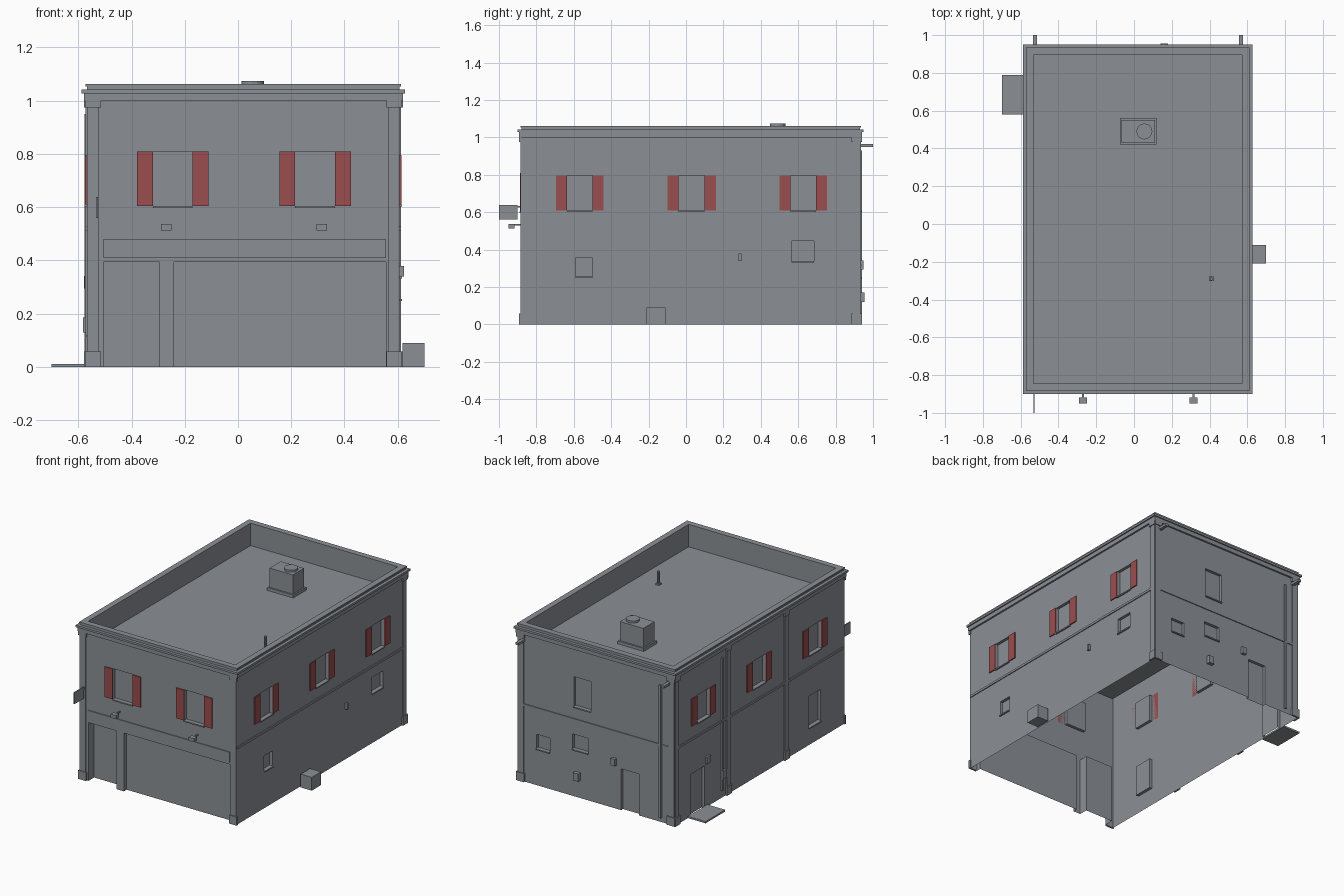
import bpy, bmesh
from mathutils import Vector

cube = bpy.data.objects.get("Cube")
if cube:
    bpy.data.objects.remove(cube)


def material(name, rgb):
    m = bpy.data.materials.new(name)
    m.use_nodes = True
    m.diffuse_color = (*rgb, 1)
    m.node_tree.nodes["Principled BSDF"].inputs["Base Color"].default_value = (*rgb, 1)
    return m


GREY = material("wall grey", (0.26, 0.28, 0.305))
RED = material("shutter red", (0.32, 0.075, 0.075))

# Footprint and main heights
XA, XB, YA, YB = -0.567, 0.607, -0.88, 0.93
WALL_TOP, ROOF = 1.0, 0.91


def finish(bm, name, mat=GREY):
    mesh = bpy.data.meshes.new(name)
    bm.to_mesh(mesh)
    bm.free()
    mesh.materials.append(mat)
    obj = bpy.data.objects.new(name, mesh)
    bpy.context.collection.objects.link(obj)
    return obj


def boxes(name, spans, mat=GREY):
    """One object made of boxes given as (x0, x1, y0, y1, z0, z1)."""
    bm = bmesh.new()
    for x0, x1, y0, y1, z0, z1 in spans:
        made = bmesh.ops.create_cube(bm, size=1)["verts"]
        for v in made:
            v.co = Vector(((x0 + x1) / 2 + v.co.x * (x1 - x0),
                           (y0 + y1) / 2 + v.co.y * (y1 - y0),
                           (z0 + z1) / 2 + v.co.z * (z1 - z0)))
    return finish(bm, name, mat)


def cylinder(name, x, y, z0, z1, r, sides):
    bm = bmesh.new()
    bmesh.ops.create_cone(bm, cap_ends=True, segments=sides, radius1=r, radius2=r, depth=z1 - z0)
    bmesh.ops.translate(bm, verts=bm.verts, vec=(x, y, (z0 + z1) / 2))
    return finish(bm, name)


def on_wall(side, u0, u1, z0, z1, out, back=0.0):
    """Box span lying on a wall, u running along x or y."""
    if side == "front":
        return (u0, u1, YA - out, YA + back, z0, z1)
    if side == "back":
        return (u0, u1, YB - back, YB + out, z0, z1)
    if side == "left":
        return (XB - back, XB + out, u0, u1, z0, z1)
    return (XA - out, XA + back, u0, u1, z0, z1)


def wall(side, openings):
    """Flat wall with recessed panels (u0, u1, z0, z1, depth)."""
    along_x = side in ("front", "back")
    a, b = (XA, XB) if along_x else (YA, YB)
    plane = {"front": YA, "back": YB, "left": XB, "right": XA}[side]
    sign = 1 if side in ("back", "left") else -1
    bm = bmesh.new()

    def point(u, d, z):
        w = plane - sign * d
        return Vector((u, w, z) if along_x else (w, u, z))

    def face(pts, toward):
        f = bm.faces.new([bm.verts.new(point(*p)) for p in pts])
        f.normal_update()
        if f.normal.dot(point(*toward) - f.calc_center_median()) < 0:
            f.normal_flip()

    us = sorted({a, b, *(o[0] for o in openings), *(o[1] for o in openings)})
    zs = sorted({0, WALL_TOP, *(o[2] for o in openings), *(o[3] for o in openings)})
    for u0, u1 in zip(us, us[1:]):
        for z0, z1 in zip(zs, zs[1:]):
            uc, zc = (u0 + u1) / 2, (z0 + z1) / 2
            if not any(o[0] < uc < o[1] and o[2] < zc < o[3] for o in openings):
                face([(u0, 0, z0), (u1, 0, z0), (u1, 0, z1), (u0, 0, z1)], (uc, -1, zc))
    for u0, u1, z0, z1, d in openings:
        mid = ((u0 + u1) / 2, 0, (z0 + z1) / 2)
        face([(u0, d, z0), (u1, d, z0), (u1, d, z1), (u0, d, z1)], mid)
        for u in (u0, u1):
            face([(u, 0, z0), (u, d, z0), (u, d, z1), (u, 0, z1)], mid)
        for z in (z0, z1):
            if z > 0:
                face([(u0, 0, z), (u1, 0, z), (u1, d, z), (u0, d, z)], mid)
    bmesh.ops.remove_doubles(bm, verts=bm.verts, dist=0.0001)
    finish(bm, side + "_wall")


# Openings by wall
D = 0.02
side_rows = [(-0.635, -0.5), (-0.04, 0.1), (0.56, 0.695)]
upper = {
    "front": [(-0.32, -0.17, 0.605, 0.81, D), (0.215, 0.365, 0.605, 0.81, D)],
    "left": [(u0, u1, 0.61, 0.795, D) for u0, u1 in side_rows],
    "right": [(u0, u1, 0.61, 0.795, D) for u0, u1 in side_rows],
    "back": [(0.06, 0.19, 0.61, 0.81, D)],
}
lower = {
    "front": [],
    "left": [(-0.59, -0.5, 0.255, 0.355, D), (0.565, 0.685, 0.34, 0.445, D)],
    "right": [(-0.63, -0.5, 0.12, 0.33, D)],
    "back": [(0.37, 0.47, 0.25, 0.345, D), (0.08, 0.2, 0.32, 0.42, D)],
}
doors = {
    "front": [(-0.505, -0.295, 0, 0.395, 0.06), (-0.24, 0.555, 0, 0.395, 0.03)],
    "left": [],
    "right": [(0.61, 0.76, 0, 0.285, D)],
    "back": [(-0.3, -0.165, 0, 0.28, D)],
}
for s in upper:
    wall(s, upper[s] + lower[s] + doors[s])
    boxes(s + "_window_sills", [on_wall(s, o[0], o[1], o[2] - 0.008, o[2], 0.009)
                                for o in upper[s] + lower[s]])
    if s != "back":
        boxes(s + "_shutters", [on_wall(s, u, u + 0.06, o[2], o[3], 0.007)
                                for o in upper[s] for u in (o[0] - 0.06, o[1])], RED)

# Parapet, cornice and sunken roof swept around the footprint
profile = [(0, WALL_TOP), (0.012, WALL_TOP), (0.012, 1.028), (0.02, 1.028), (0.02, 1.042),
           (0, 1.042), (0, 1.053), (0.005, 1.053), (0.005, 1.062), (-0.035, 1.062), (-0.035, ROOF)]
bm = bmesh.new()
rings = [[bm.verts.new(p) for p in ((XA - o, YA - o, z), (XB + o, YA - o, z),
                                    (XB + o, YB + o, z), (XA - o, YB + o, z))] for o, z in profile]
for lo, hi in zip(rings, rings[1:]):
    for i in range(4):
        j = (i + 1) % 4
        bm.faces.new((lo[i], lo[j], hi[j], hi[i]))
bm.faces.new(rings[-1])
finish(bm, "roof_and_cornice")


# Pilasters with bases and capitals
def pilaster(side, u0, u1):
    return [on_wall(side, u0, u1, 0, WALL_TOP, 0.006),
            on_wall(side, u0 - 0.008, u1 + 0.008, 0, 0.058, 0.012),
            on_wall(side, u0 - 0.008, u1 + 0.008, 0.975, WALL_TOP, 0.012)]


boxes("front_pilasters", pilaster("front", XA, -0.523) + pilaster("front", 0.565, XB))
boxes("back_pilasters", pilaster("back", XA, -0.523) + pilaster("back", 0.565, XB))
boxes("left_pilaster", pilaster("left", 0.893, YB))
boxes("right_pilasters", pilaster("right", 0.893, YB) + pilaster("right", 0.34, 0.38)
      + pilaster("right", -0.28, -0.24))

# Belt course on the sides and back, and sign board on the front
boxes("belt_course", [on_wall("left", YA, YB, 0.513, 0.528, 0.006),
                      on_wall("right", YA, YB, 0.513, 0.528, 0.006),
                      on_wall("back", XA, XB, 0.513, 0.528, 0.006)])
boxes("sign_board", [on_wall("front", -0.505, 0.555, 0.41, 0.48, 0.006)])
boxes("blade_sign", [(-0.533, -0.526, -1.0, -0.9, 0.56, 0.638),
                     (-0.533, -0.526, -0.9, YA, 0.625, 0.632)])

# Lamps above the sign board
for name, x in (("right_lamp", -0.27), ("left_lamp", 0.315)):
    boxes(name, [(x - 0.02, x + 0.02, -0.95, -0.918, 0.513, 0.537),
                 (x - 0.004, x + 0.004, -0.918, YA, 0.528, 0.536)])

# Drainage at the back and right
boxes("roof_spouts", [on_wall("back", x - 0.011, x + 0.011, 0.95, 0.966, 1.0 - YB)
                      for x in (-0.525, 0.567)])
boxes("downpipes", [on_wall("back", -0.47, -0.455, 0.03, 0.93, 0.012),
                    on_wall("right", 0.42, 0.435, 0.05, 0.95, 0.01)])

# Meters and small fixtures
boxes("wall_fixtures", [on_wall("back", 0.14, 0.18, 0.12, 0.172, 0.025),
                        on_wall("back", -0.13, -0.1, 0.295, 0.342, 0.02),
                        on_wall("right", 0.56, 0.6, 0.295, 0.342, 0.012),
                        on_wall("right", 0.39, 0.435, 0.13, 0.185, 0.015),
                        on_wall("left", 0.28, 0.296, 0.34, 0.38, 0.016)])
boxes("ground_unit", [(XB + 0.01, 0.7, -0.21, -0.11, 0, 0.09)])
boxes("door_step", [(-0.7, XA, 0.58, 0.79, 0, 0.012)])

# Rooftop equipment
boxes("roof_unit", [(-0.075, 0.12, 0.42, 0.56, ROOF, 0.93),
                    (-0.065, 0.11, 0.43, 0.55, 0.93, 1.06)])
cylinder("roof_unit_fan", 0.055, 0.49, 1.06, 1.074, 0.042, 16)
cylinder("vent_pipe", 0.41, -0.29, ROOF, 1.0, 0.009, 10)
boxes("vent_base", [(0.397, 0.423, -0.303, -0.277, ROOF, 0.92)])
